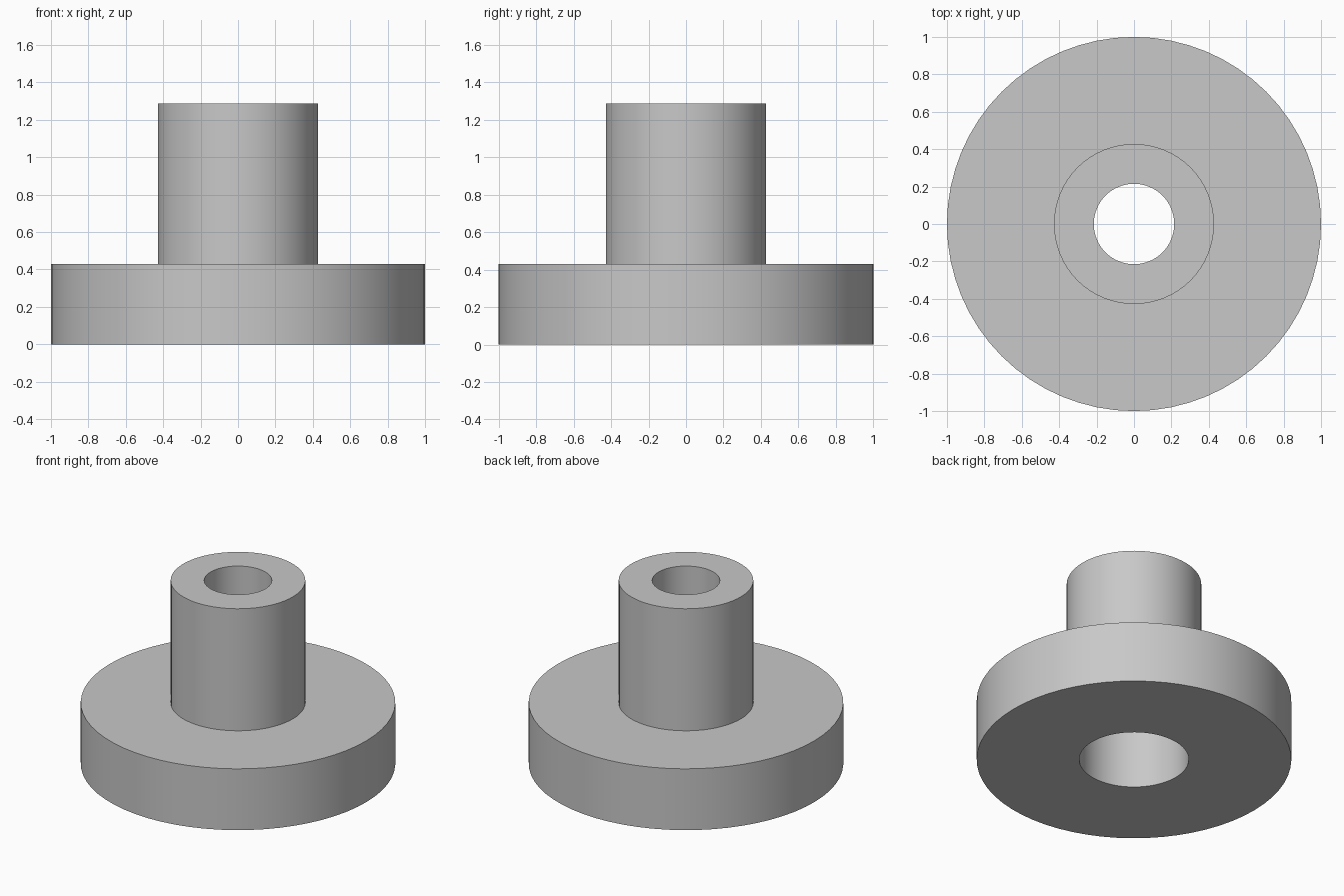
import bpy
import bmesh
from math import pi, radians
from mathutils import Matrix, Vector

cube = bpy.data.objects.get("Cube")
if cube:
    bpy.data.objects.remove(cube, do_unlink=True)

SEGMENTS = 64
FLANGE_R, TUBE_R, BORE_R, RECESS_R = 1.0, 0.428, 0.215, 0.348
FLANGE_TOP, TUBE_TOP, RECESS_TOP = 0.43, 1.286, 0.43

# Plain grey material
grey = bpy.data.materials.new("plain grey")
grey.use_nodes = True
colour = (0.58, 0.58, 0.58, 1.0)
grey.diffuse_color = colour
grey.node_tree.nodes["Principled BSDF"].inputs["Base Color"].default_value = colour


def lathe(name, profile):
    """Spin a closed (radius, height) profile around the z axis."""
    bm = bmesh.new()
    verts = [bm.verts.new((r, 0, z)) for r, z in profile]
    edges = [bm.edges.new((v, verts[(i + 1) % len(verts)])) for i, v in enumerate(verts)]
    bmesh.ops.spin(bm, geom=verts + edges, cent=(0, 0, 0), axis=(0, 0, 1),
                   angle=2 * pi, steps=SEGMENTS, use_merge=True)
    bmesh.ops.remove_doubles(bm, verts=bm.verts, dist=0.0001)
    bmesh.ops.recalc_face_normals(bm, faces=bm.faces)
    mesh = bpy.data.meshes.new(name)
    bm.to_mesh(mesh)
    bm.free()
    mesh.materials.append(grey)
    obj = bpy.data.objects.new(name, mesh)
    bpy.context.collection.objects.link(obj)
    return obj


# Flanged bushing: wide base, tube, through bore and wider recess underneath
bushing = lathe("flanged_bushing", [
    (RECESS_R, 0), (FLANGE_R, 0), (FLANGE_R, FLANGE_TOP), (TUBE_R, FLANGE_TOP),
    (TUBE_R, TUBE_TOP), (BORE_R, TUBE_TOP), (BORE_R, RECESS_TOP), (RECESS_R, RECESS_TOP),
])

# Smooth round walls with crisp rims
bpy.ops.object.select_all(action="DESELECT")
bushing.select_set(True)
bpy.context.view_layer.objects.active = bushing
bpy.ops.object.shade_smooth_by_angle(angle=radians(30))
